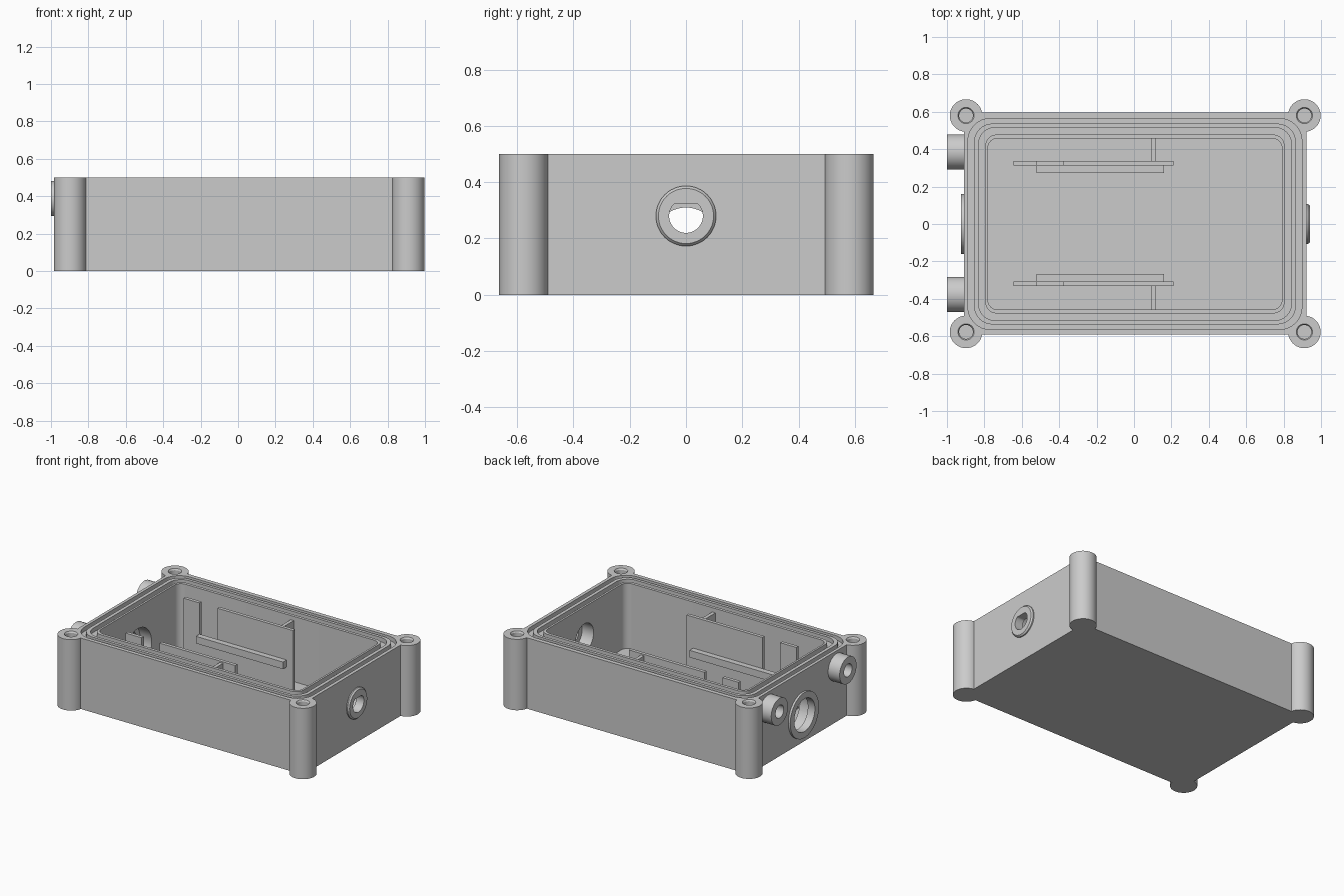
import bpy, bmesh, math
from mathutils import Matrix, Vector

if "Cube" in bpy.data.objects:
    bpy.data.objects.remove(bpy.data.objects["Cube"], do_unlink=True)

gray = bpy.data.materials.new("plain gray")
gray.use_nodes = True
gray.diffuse_color = (0.6, 0.6, 0.6, 1)
gray.node_tree.nodes["Principled BSDF"].inputs["Base Color"].default_value = gray.diffuse_color

CX = 0.005          # shell centre in x
TOP = 0.5
FLOOR = 0.04


def loft(name, loops, ring=False):
    """Bridge equal-length point loops; cap the ends or close into a ring."""
    bm = bmesh.new()
    rows = [[bm.verts.new(p) for p in loop] for loop in loops]
    n = len(rows[0])
    pairs = list(zip(rows, rows[1:])) + ([(rows[-1], rows[0])] if ring else [])
    for a, b in pairs:
        for i in range(n):
            j = (i + 1) % n
            bm.faces.new((a[i], a[j], b[j], b[i]))
    if not ring:
        bm.faces.new(rows[0])
        bm.faces.new(rows[-1])
    bmesh.ops.recalc_face_normals(bm, faces=bm.faces)
    mesh = bpy.data.meshes.new(name)
    bm.to_mesh(mesh)
    bm.free()
    mesh.materials.append(gray)
    obj = bpy.data.objects.new(name, mesh)
    bpy.context.collection.objects.link(obj)
    return obj


def rounded(hx, hy, r, z, steps=8):
    """Rounded rectangle loop around the shell centre."""
    pts = []
    for k, (sx, sy) in enumerate([(1, 1), (-1, 1), (-1, -1), (1, -1)]):
        for i in range(steps + 1):
            a = (k + i / steps) * math.pi / 2
            pts.append(Vector((CX + sx * (hx - r) + r * math.cos(a),
                               sy * (hy - r) + r * math.sin(a), z)))
    return pts


def tube_x(name, y, z, stations, flat=9):
    """Round solid along x from (x, radius) stations; flat clips its top."""
    angles = [2 * math.pi * i / 48 for i in range(48)]
    return loft(name, [[(x, y + r * math.cos(a), z + min(flat, r * math.sin(a)))
                        for a in angles] for x, r in stations])


def tube_z(name, x, y, stations):
    angles = [2 * math.pi * i / 48 for i in range(48)]
    return loft(name, [[(x + r * math.cos(a), y + r * math.sin(a), z)
                        for a in angles] for z, r in stations])


def box(name, x0, x1, y0, y1, z0, z1):
    return loft(name, [[(x0, y0, z), (x1, y0, z), (x1, y1, z), (x0, y1, z)]
                       for z in (z0, z1)])


def combine(target, tool, operation):
    mod = target.modifiers.new("combine", "BOOLEAN")
    mod.operation = operation
    mod.solver = "EXACT"
    mod.object = tool
    bpy.context.view_layer.objects.active = target
    bpy.ops.object.modifier_apply(modifier=mod.name)
    bpy.data.objects.remove(tool, do_unlink=True)


# Shell block, corner posts and side ports
shell = box("enclosure_shell", -0.91, 0.922, -0.592, 0.595, 0, TOP)
posts = [(x, y) for x in (-0.898, 0.911) for y in (-0.577, 0.58)]
bosses = (-0.377, 0.385)
added = [tube_z("post", x, y, [(0, 0.087), (TOP, 0.087)]) for x, y in posts]
added += [tube_x("boss", y, 0.387, [(-0.88, 0.094), (-1, 0.094)]) for y in bosses]
added.append(tube_x("large_port", 0, 0.195, [(-0.88, 0.16), (-0.925, 0.16)]))
added.append(tube_x("small_port", 0, 0.28, [(0.9, 0.107), (0.93, 0.107), (0.94, 0.098)]))
for part in added:
    combine(shell, part, "UNION")

# Cavity and the two sealing grooves in the rim
cuts = [loft("cavity", [rounded(0.786, 0.457, 0.05, z) for z in (FLOOR, 0.6)])]
for outer, inner in [((0.893, 0.564, 0.12), (0.861, 0.537, 0.1)),
                     ((0.837, 0.516, 0.09), (0.8, 0.478, 0.06))]:
    cuts.append(loft("groove", [rounded(*outer, 0.47), rounded(*outer, 0.6),
                                rounded(*inner, 0.6), rounded(*inner, 0.47)], ring=True))

# Screw holes, boss holes and port openings with inner counterbores
for x, y in posts:
    cuts.append(tube_z("screw_hole", x, y, [(0.2, 0.037), (0.49, 0.037), (0.501, 0.044)]))
for y in bosses:
    cuts.append(tube_x("boss_hole", y, 0.387, [(-1.1, 0.045), (-0.83, 0.045)]))
cuts.append(tube_x("large_opening", 0, 0.195, [(-1.1, 0.115), (-0.75, 0.115)]))
cuts.append(tube_x("large_counterbore", 0, 0.195, [(-0.87, 0.153), (-0.75, 0.153)]))
cuts.append(tube_x("small_opening", 0, 0.28, [(0.75, 0.06), (1.1, 0.06)], flat=0.045))
cuts.append(tube_x("small_counterbore", 0, 0.28, [(0.75, 0.1), (0.88, 0.1)]))
for cut in cuts:
    combine(shell, cut, "DIFFERENCE")

bpy.ops.object.select_all(action="DESELECT")
shell.select_set(True)
bpy.context.view_layer.objects.active = shell
bpy.ops.object.shade_smooth_by_angle(angle=math.radians(30))

# Board holders along both long walls
for side, s in (("back", 1), ("front", -1)):
    def wall(name, x0, x1, near, far, z0, z1):
        y0, y1 = sorted((s * near + 0.003, s * far + 0.003))
        return box(side + name, x0, x1, y0, y1, z0, z1)
    base = FLOOR - 0.01
    wall("_narrow_plate", -0.645, -0.52, 0.31, 0.334, base, 0.48)
    wall("_low_strip", -0.52, -0.38, 0.31, 0.334, base, 0.2)
    wall("_wide_plate", -0.38, 0.21, 0.31, 0.334, base, 0.48)
    wall("_rail", -0.52, 0.16, 0.27, 0.311, 0.21, 0.26)
    wall("_rib", 0.09, 0.115, 0.333, 0.462, base, 0.47)

# Raised pads on the floor
box("large_floor_pad", -0.625, 0.195, -0.18, 0.19, FLOOR - 0.01, FLOOR + 0.008)
box("small_floor_pad", 0.245, 0.637, -0.163, 0.172, FLOOR - 0.01, FLOOR + 0.008)
